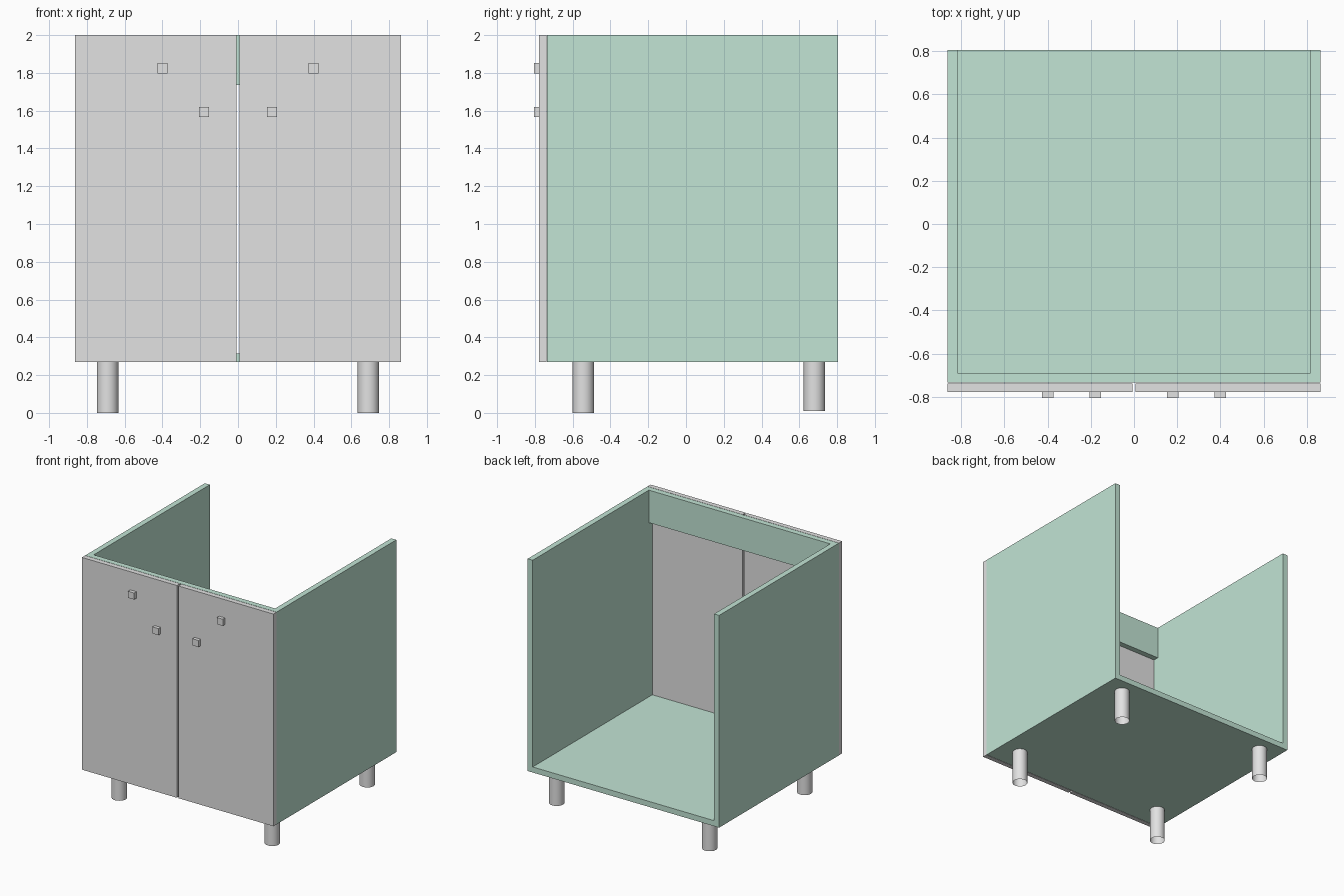
import bpy
import bmesh
from mathutils import Matrix, Vector

cube = bpy.data.objects.get("Cube")
if cube:
    bpy.data.objects.remove(cube, do_unlink=True)


def make_material(name, color):
    mat = bpy.data.materials.new(name)
    mat.use_nodes = True
    mat.diffuse_color = color
    mat.node_tree.nodes["Principled BSDF"].inputs["Base Color"].default_value = color
    return mat


green = make_material("pale green", (0.54, 0.78, 0.66, 1))
grey = make_material("light grey", (0.76, 0.76, 0.76, 1))


def add_object(name, bm, mat):
    mesh = bpy.data.meshes.new(name)
    bm.to_mesh(mesh)
    bm.free()
    mesh.materials.append(mat)
    obj = bpy.data.objects.new(name, mesh)
    bpy.context.collection.objects.link(obj)
    return obj


def box(name, low, high, mat):
    """Axis-aligned box between two corners."""
    low, high = Vector(low), Vector(high)
    bm = bmesh.new()
    size = Matrix.Diagonal((high - low).to_4d())
    bmesh.ops.create_cube(bm, size=1, matrix=Matrix.Translation((low + high) / 2) @ size)
    return add_object(name, bm, mat)


def tube(name, x, y, bottom, top, radius):
    """Open, smooth-sided tube."""
    bm = bmesh.new()
    centre = Matrix.Translation((x, y, (bottom + top) / 2))
    bmesh.ops.create_cone(bm, cap_ends=False, segments=32, radius1=radius,
                          radius2=radius, depth=top - bottom, matrix=centre)
    for face in bm.faces:
        face.smooth = True
    return add_object(name, bm, grey)


HALF_WIDTH, INNER = 0.863, 0.818
FRONT, BACK = -0.735, 0.806
BASE, TOP, BOARD = 0.27, 2.0, 0.045
DOOR_FRONT, KNOB_FRONT = -0.777, -0.806

# Carcass: floor and front rail between the side panels
box("floor_panel", (-INNER, FRONT, BASE), (INNER, BACK, BASE + BOARD), green)
box("front_rail", (-INNER, FRONT, 1.735), (INNER, FRONT + BOARD, TOP), green)

# Mirrored parts: side panels, doors, knobs and legs
for side, s in (("left", 1), ("right", -1)):
    def mirrored_box(name, x0, x1, y0, y1, z0, z1, mat):
        xs = sorted((s * x0, s * x1))
        box(f"{side}_{name}", (xs[0], y0, z0), (xs[1], y1, z1), mat)

    mirrored_box("side_panel", INNER, HALF_WIDTH, FRONT, BACK, BASE, TOP, green)
    mirrored_box("door", 0.007, HALF_WIDTH, DOOR_FRONT, FRONT - 0.003, BASE, TOP, grey)

    for label, x, z in (("upper", 0.4, 1.825), ("lower", 0.18, 1.593)):
        h = 0.027
        mirrored_box(f"{label}_knob", x - h, x + h, KNOB_FRONT, DOOR_FRONT,
                     z - h, z + h, grey)

    tube(f"{side}_front_leg", s * 0.69, -0.543, 0, BASE, 0.057)
    tube(f"{side}_back_leg", s * 0.69, 0.68, 0.01, BASE, 0.057)
